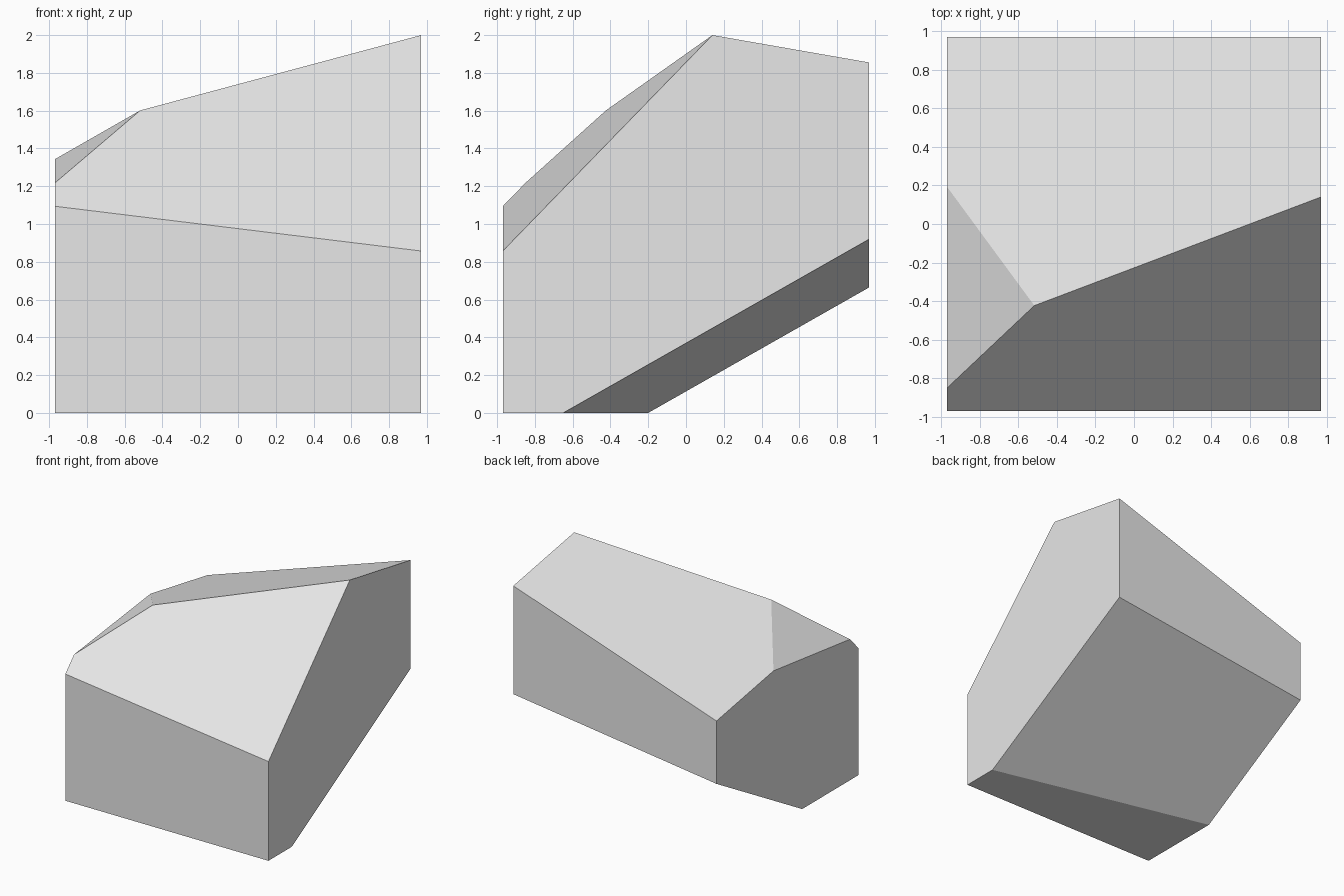
import bpy
import bmesh
from mathutils import Vector, Matrix

old = bpy.data.objects.get("Cube")
if old:
    bpy.data.objects.remove(old, do_unlink=True)

# Plain grey stone
grey = bpy.data.materials.new("stone_grey")
grey.use_nodes = True
colour = (0.8, 0.8, 0.8, 1.0)
grey.diffuse_color = colour
grey.node_tree.nodes["Principled BSDF"].inputs["Base Color"].default_value = colour

HALF, TALL = 0.97, 2.4
CORE = Vector((0, 0, 0.8))


def chip(bm, a, b, c):
    """Slice off everything beyond the plane through three points and cap it."""
    a, b, c = Vector(a), Vector(b), Vector(c)
    normal = (b - a).cross(c - a).normalized()
    if normal.dot(CORE - a) > 0:
        normal.negate()
    cut = bmesh.ops.bisect_plane(
        bm, geom=bm.verts[:] + bm.edges[:] + bm.faces[:], dist=1e-5,
        plane_co=a, plane_no=normal, clear_outer=True)
    rim = [e for e in cut["geom_cut"] if isinstance(e, bmesh.types.BMEdge)]
    bmesh.ops.edgeloop_fill(bm, edges=rim)


# Block standing on the ground
bm = bmesh.new()
bmesh.ops.create_cube(bm, size=1, matrix=Matrix.Translation((0, 0, TALL / 2))
                      @ Matrix.Diagonal((2 * HALF, 2 * HALF, TALL, 1)))

peak = (HALF, 0.14, 2.0)
ridge = (-0.52, -0.42, 1.6)
chip(bm, peak, ridge, (HALF, HALF, 1.855))                         # sloping top
chip(bm, peak, (-HALF, -HALF, 1.094), (HALF, -HALF, 0.857))        # front slope
chip(bm, ridge, (-HALF, -0.85, 1.217), (-HALF, 0.17, 1.34))        # side corner
chip(bm, (HALF, -0.65, 0), (HALF, HALF, 0.92), (-HALF, -0.2, 0))   # undercut back

bmesh.ops.recalc_face_normals(bm, faces=bm.faces[:])
mesh = bpy.data.meshes.new("rock")
bm.to_mesh(mesh)
bm.free()
mesh.materials.append(grey)
rock = bpy.data.objects.new("rock", mesh)
bpy.context.collection.objects.link(rock)
